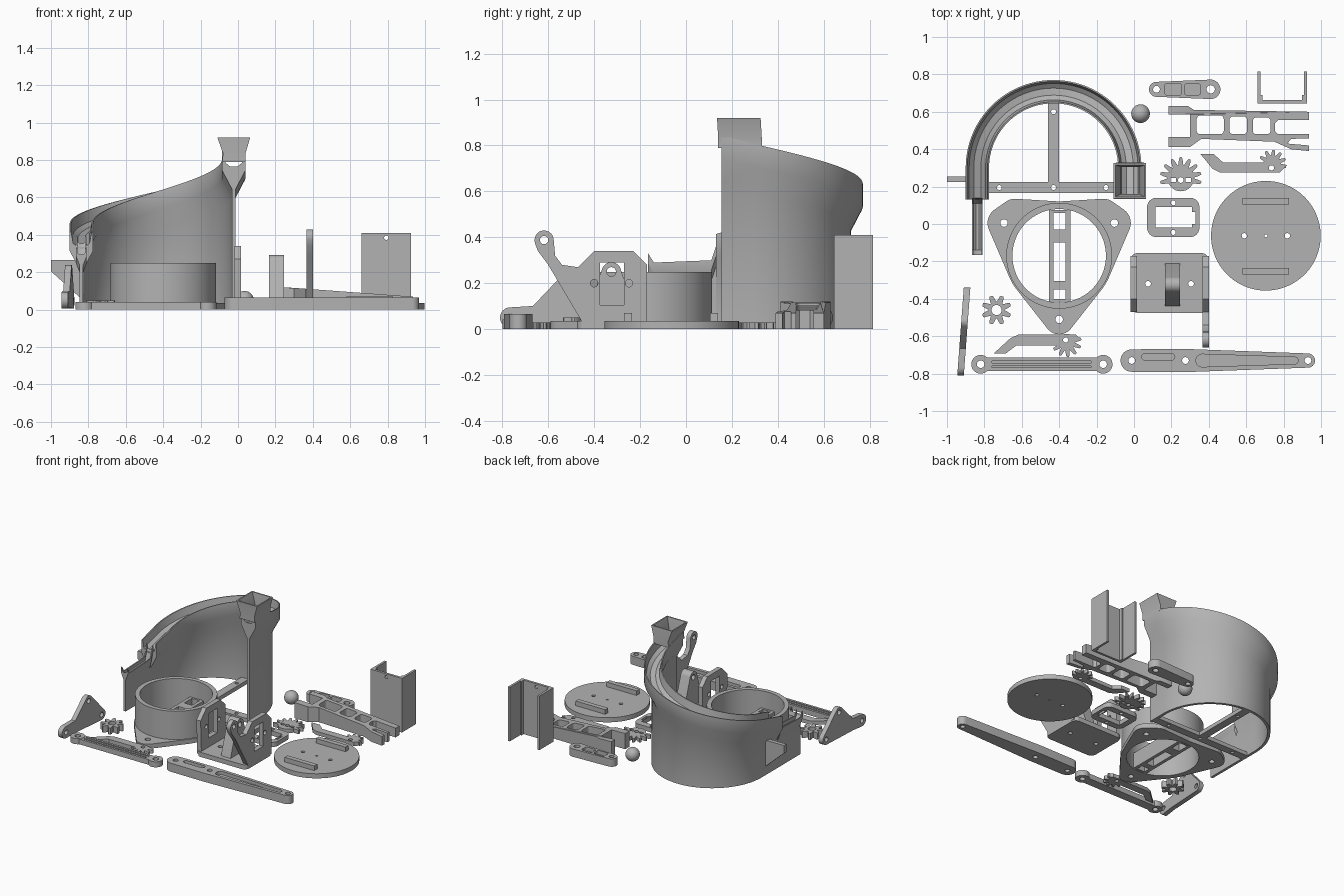
import bpy, bmesh
from math import cos, sin, pi, radians
from mathutils import Matrix, Vector
from mathutils.geometry import convex_hull_2d

if "Cube" in bpy.data.objects:
    bpy.data.objects.remove(bpy.data.objects["Cube"], do_unlink=True)

grey = bpy.data.materials.new("plastic grey")
grey.use_nodes = True
grey.diffuse_color = (0.45, 0.45, 0.45, 1)
grey.node_tree.nodes["Principled BSDF"].inputs["Base Color"].default_value = (0.45, 0.45, 0.45, 1)
parts = []


def add(name, mesh):
    mesh.materials.clear()
    mesh.materials.append(grey)
    ob = bpy.data.objects.new(name, mesh)
    bpy.context.collection.objects.link(ob)
    parts.append(ob)
    return ob


# ---- flat outline helpers ----
def circ(x, y, r, n=40):
    return [(x + r * cos(2 * pi * i / n), y + r * sin(2 * pi * i / n)) for i in range(n)]


def rect(x0, x1, y0, y1):
    return [(x0, y0), (x1, y0), (x1, y1), (x0, y1)]


def hull(*circles):
    pts = [Vector(p) for c in circles for p in circ(*c)]
    return [pts[i][:] for i in convex_hull_2d(pts)]


def rrect(x0, x1, y0, y1, r):
    return hull(*[(x, y, r) for x in (x0 + r, x1 - r) for y in (y0 + r, y1 - r)])


def gear_outline(x, y, root, tip, n, start, end):
    step = radians(end - start) / n
    pts = []
    for i in range(n):
        for f, r in ((0.05, root), (0.3, tip * 0.93), (0.4, tip), (0.6, tip), (0.7, tip * 0.93), (0.95, root)):
            a = radians(start) + (i + f) * step
            pts.append((x + r * cos(a), y + r * sin(a)))
    rest = 360 - (end - start)
    for i in range(1, 12 if rest else 0):
        a = radians(end + rest * i / 12)
        pts.append((x + root * cos(a), y + root * sin(a)))
    return pts


def prism(name, loops, w0, w1, axis="z"):
    """Outline plus holes, extruded from w0 to w1 along an axis."""
    cu = bpy.data.curves.new(name, "CURVE")
    cu.dimensions, cu.fill_mode, cu.extrude = "2D", "BOTH", (w1 - w0) / 2
    for loop in loops:
        sp = cu.splines.new("POLY")
        sp.points.add(len(loop) - 1)
        for p, (u, v) in zip(sp.points, loop):
            p.co = (u, v, 0, 1)
        sp.use_cyclic_u = True
    tmp = bpy.data.objects.new(name, cu)
    bpy.context.collection.objects.link(tmp)
    dg = bpy.context.evaluated_depsgraph_get()
    mesh = bpy.data.meshes.new_from_object(tmp.evaluated_get(dg))
    bpy.data.objects.remove(tmp, do_unlink=True)
    mesh.transform(Matrix.Translation((0, 0, (w0 + w1) / 2)))
    for v in mesh.vertices:
        a, b, c = v.co
        v.co = {"z": (a, b, c), "x": (c, a, b), "y": (a, c, b)}[axis]
    if axis == "y":
        mesh.flip_normals()
    return add(name, mesh)


def pocketed(name, outline, holes, pockets, floor, top):
    prism(name + "_floor", [outline] + holes, 0, floor)
    prism(name + "_rim", [outline] + holes + pockets, floor, top)


def loft(name, rings, closed=False):
    bm = bmesh.new()
    vs = [[bm.verts.new(p) for p in r] for r in rings]
    n = len(vs[0])
    for k in range(len(vs) if closed else len(vs) - 1):
        a, b = vs[k], vs[(k + 1) % len(vs)]
        for i in range(n):
            bm.faces.new((a[i], a[(i + 1) % n], b[(i + 1) % n], b[i]))
    if not closed:
        bm.faces.new(vs[0])
        bm.faces.new(vs[-1])
    bmesh.ops.recalc_face_normals(bm, faces=bm.faces)
    mesh = bpy.data.meshes.new(name)
    bm.to_mesh(mesh)
    bm.free()
    return add(name, mesh)


# ---- spiral ball ramp: channel on a thin wall, swept round a half circle ----
CX, CY, R = -0.43, 0.30, 0.4075


def section(x, y, nx, ny, h, w, drop):
    half = [(0.010, 0), (0.010, h - 2 * drop), (w, h - drop), (w, h), (w - 0.008, h),
            (w * 0.7, h - drop * 0.6), (w * 0.3, h - drop * 0.8)]
    prof = half + [(-o, z) for o, z in reversed(half)]
    return [(x + o * nx, y + o * ny, z) for o, z in prof]


path = [(CX + R, 0.155, 1, 0)]
path += [(CX + R * cos(pi * i / 48), CY + R * sin(pi * i / 48), cos(pi * i / 48), sin(pi * i / 48)) for i in range(49)]
path += [(CX - R, 0.13, -1, 0)]
rings, s = [], 0
for i, p in enumerate(path):
    if i:
        s += (Vector(p[:2]) - Vector(path[i - 1][:2])).length
    rings.append(section(*p, 0.845 - 0.27 * s, 0.0625, 0.1))
loft("spiral_ramp", rings)
loft("ramp_spout", [section(CX - R, y, -1, 0, h, 0.028, 0.045)
                    for y, h in ((0.14, 0.39), (0.11, 0.30), (-0.14, 0.29), (-0.165, 0.33))])
prism("ramp_side_tab", [[(-1, 0.265), (-0.84, 0.265), (-0.84, 0.06), (-1, 0.205)]], 0.225, 0.255, "y")
prism("ramp_floor_bar", [rect(-0.84, -0.03, 0.165, 0.225)] + [circ(x, 0.195, 0.013) for x in (-0.72, CX, -0.15)], 0, 0.03)
prism("ramp_centre_bar", [rect(CX - 0.03, CX + 0.03, 0.22, 0.70), circ(CX, 0.60, 0.013)], 0, 0.03)


# ---- hopper on top of the ramp ----
def frame(x0, x1, y0, y1, z):
    return [(x, y, z) for x, y in rect(x0, x1, y0, y1)]


loft("hopper", [frame(-0.085, 0.04, 0.14, 0.33, 0.79), frame(-0.08, 0.04, 0.14, 0.33, 0.835),
                frame(-0.11, 0.065, 0.135, 0.325, 0.92), frame(-0.10, 0.055, 0.145, 0.315, 0.92),
                frame(-0.07, 0.03, 0.16, 0.305, 0.835), frame(-0.07, 0.03, 0.16, 0.305, 0.79)], True)

# ---- round base with three lobes and a servo frame ----
BX, BY = -0.4, -0.17
prism("base_ring", [circ(BX, BY, 0.283, 96), circ(BX, BY, 0.25, 96)], 0, 0.25)
for lx, ly in ((-0.695, 0.005), (-0.105, 0.005), (BX, -0.51)):
    outline = hull((BX, BY, 0.29, 96), (lx, ly, 0.08))
    if ly > 0:
        outline = hull((BX, BY, 0.29, 96), (lx, ly, 0.088), (lx * 0.8 + BX * 0.2, 0.05, 0.085))
    prism("base_lobe", [outline, circ(BX, BY, 0.25, 96), circ(lx, ly, 0.02)], 0, 0.035)
prism("base_servo_frame", [rect(-0.455, -0.34, -0.415, 0.075), rect(-0.43, -0.365, -0.40, -0.35),
      rect(-0.43, -0.365, -0.305, -0.10), rect(-0.43, -0.365, -0.03, 0.06)], 0, 0.12)

# ---- turntable disc ----
DX, DY = 0.705, -0.063
prism("turntable", [circ(DX, DY, 0.293, 96)] + [circ(DX + d, DY, r) for d, r in ((-0.115, 0.014), (0, 0.008), (0.115, 0.014))], 0, 0.035)
for y in (0.122, -0.253):
    prism("turntable_rail", [rect(DX - 0.125, DX + 0.125, y - 0.018, y + 0.018)], 0.03, 0.07)

# ---- shoulder bracket ----
prism("shoulder_base", [rrect(-0.02, 0.4, -0.475, -0.155, 0.04), circ(0.075, -0.32, 0.015), circ(0.305, -0.32, 0.015)], 0, 0.035)
top_edge = [(-0.47, 0.27), (-0.40, 0.34), (-0.23, 0.34), (-0.17, 0.28), (-0.17, 0.01)]
cuts = [rect(-0.375, -0.27, 0.105, 0.29), circ(-0.4, 0.2, 0.016), circ(-0.248, 0.2, 0.016)]
prism("shoulder_left_plate", [[(-0.46, 0.01)] + top_edge] + cuts, -0.02, 0.015, "x")
arm = [(-0.44, 0.01), (-0.60, 0.28), (-0.645, 0.34)]
arm += [(-0.618 + 0.042 * cos(radians(a)), 0.388 + 0.042 * sin(radians(a))) for a in range(200, -20, -20)]
arm += [(-0.57, 0.32), (-0.54, 0.28)]
prism("shoulder_arm_plate", [arm + top_edge] + cuts + [circ(-0.618, 0.388, 0.018)], 0.365, 0.40, "x")
prism("shoulder_centre_rib", [hull((-0.325, 0.25, 0.042), (-0.42, 0.03, 0.02), (-0.23, 0.03, 0.02)),
      circ(-0.325, 0.25, 0.02)], 0.165, 0.245, "x")

# ---- servo mounting plate and ball ----
prism("servo_plate", [rrect(0.07, 0.35, -0.07, 0.14, 0.05), rect(0.115, 0.31, -0.02, 0.09),
      rect(0.311, 0.33, 0.0, 0.065), circ(0.21, 0.113, 0.013), circ(0.21, -0.045, 0.013)], 0, 0.035)
bm = bmesh.new()
bmesh.ops.create_uvsphere(bm, u_segments=32, v_segments=16, radius=0.05, matrix=Matrix.Translation((0.035, 0.59, 0.05)))
ball = bpy.data.meshes.new("ball")
bm.to_mesh(ball)
bm.free()
add("ball", ball)

# ---- links ----
pocketed("short_link", hull((0.12, 0.72, 0.04), (0.41, 0.72, 0.052)), [circ(0.12, 0.72, 0.018), circ(0.41, 0.72, 0.022)],
         [rrect(0.165, 0.255, 0.69, 0.75, 0.012), rrect(0.27, 0.355, 0.69, 0.75, 0.012)], 0.03, 0.06)
pocketed("long_arm", hull((-0.012, -0.73, 0.06), (0.275, -0.73, 0.062), (0.93, -0.73, 0.038)),
         [circ(x, -0.73, 0.018) for x in (-0.012, 0.275, 0.93)],
         [hull((0.06, -0.71, 0.018), (0.2, -0.71, 0.018)), hull((0.365, -0.73, 0.034), (0.86, -0.73, 0.018))], 0.04, 0.065)
pocketed("thin_link", rect(-0.80, -0.185, -0.785, -0.715), [],
         [rect(-0.76, -0.23, -0.742, -0.732), rect(-0.76, -0.23, -0.768, -0.758)], 0.025, 0.04)
for x in (-0.82, -0.165):
    prism("thin_link_eye", [circ(x, -0.75, 0.05), circ(x, -0.75, 0.02)], 0, 0.042)

# ---- tapered forearm ----
body = [(0.185, 0.63), (0.29, 0.63), (0.32, 0.61), (0.935, 0.60), (0.935, 0.555), (0.77, 0.555), (0.755, 0.54),
        (0.755, 0.495), (0.77, 0.48), (0.935, 0.48), (0.935, 0.458), (0.84, 0.455), (0.82, 0.43), (0.935, 0.42),
        (0.935, 0.39), (0.84, 0.40), (0.75, 0.44), (0.36, 0.455), (0.30, 0.412), (0.185, 0.412),
        (0.185, 0.465), (0.30, 0.465), (0.30, 0.585), (0.185, 0.585)]
windows = [rrect(x0, x1, 0.48, y1, 0.02) for x0, x1, y1 in ((0.335, 0.48, 0.58), (0.51, 0.605, 0.575), (0.635, 0.73, 0.57))]
forearm = prism("forearm", [body] + windows, 0, 0.12)
for v in forearm.data.vertices:
    v.co.z *= 1 - 0.42 * max(0, v.co.x - 0.25) / 0.685

# ---- upright channel bracket ----
prism("channel_web", [rect(0.66, 0.925, 0, 0.41), circ(0.793, 0.385, 0.012)], 0.645, 0.663, "y")
for x0, x1, bump in ((0.66, 0.677, 0.677), (0.908, 0.925, 0.898)):
    prism("channel_flange", [rect(x0, x1, 0.655, 0.815)], 0, 0.41)
    prism("channel_stop", [rect(bump, bump + 0.01, 0.66, 0.69)], 0, 0.41)

# ---- gripper fingers and gears ----
prism("upper_finger", [[(0.355, 0.375), (0.425, 0.375), (0.475, 0.33), (0.74, 0.33), (0.82, 0.315), (0.78, 0.275),
                        (0.46, 0.275), (0.42, 0.295)], circ(0.735, 0.30, 0.014)], 0, 0.028)
prism("upper_finger_gear", [gear_outline(0.74, 0.322, 0.045, 0.075, 7, -30, 200), circ(0.735, 0.30, 0.014)], 0, 0.028)
prism("lower_finger", [[(-0.75, -0.692), (-0.685, -0.692), (-0.63, -0.65), (-0.36, -0.65), (-0.28, -0.62),
                        (-0.31, -0.592), (-0.62, -0.592), (-0.66, -0.61)], circ(-0.365, -0.62, 0.014)], 0, 0.028)
prism("lower_finger_gear", [gear_outline(-0.36, -0.632, 0.045, 0.08, 7, -200, 30), circ(-0.365, -0.62, 0.014)], 0, 0.028)
prism("servo_gear", [gear_outline(0.25, 0.245, 0.07, 0.112, 9, -25, 205), circ(0.25, 0.235, 0.015),
      rect(0.195, 0.225, 0.225, 0.245), rect(0.275, 0.305, 0.225, 0.245)], 0, 0.03)
prism("small_gear", [gear_outline(-0.735, -0.46, 0.045, 0.08, 8, 0, 360), circ(-0.735, -0.46, 0.027)], 0, 0.05)

# ---- leaning triangular crank ----
tri = [(-0.765, 0.05, 0.045), (-0.52, 0.20, 0.038), (-0.38, 0.045, 0.04)]
outline = hull(tri[0], (-0.40, 0.03, 0.03)) 
holes = [circ(y, z, 0.018) for y, z, r in tri]
crank = [prism("crank_body", [hull((-0.66, 0.05, 0.04), tri[1], tri[2]), holes[1], holes[2]], -0.945, -0.91, "x"),
         prism("crank_arm", [hull(tri[0], (-0.6, 0.06, 0.045)), holes[0]], -0.945, -0.91, "x")]
for ob in crank:
    for v in ob.data.vertices:
        v.co.x += 0.035 * (v.co.y + 0.81) / 0.47

# ---- soft shading with crisp edges ----
bpy.ops.object.select_all(action="DESELECT")
for ob in parts:
    ob.select_set(True)
bpy.context.view_layer.objects.active = parts[0]
bpy.ops.object.shade_smooth_by_angle(angle=radians(35))
